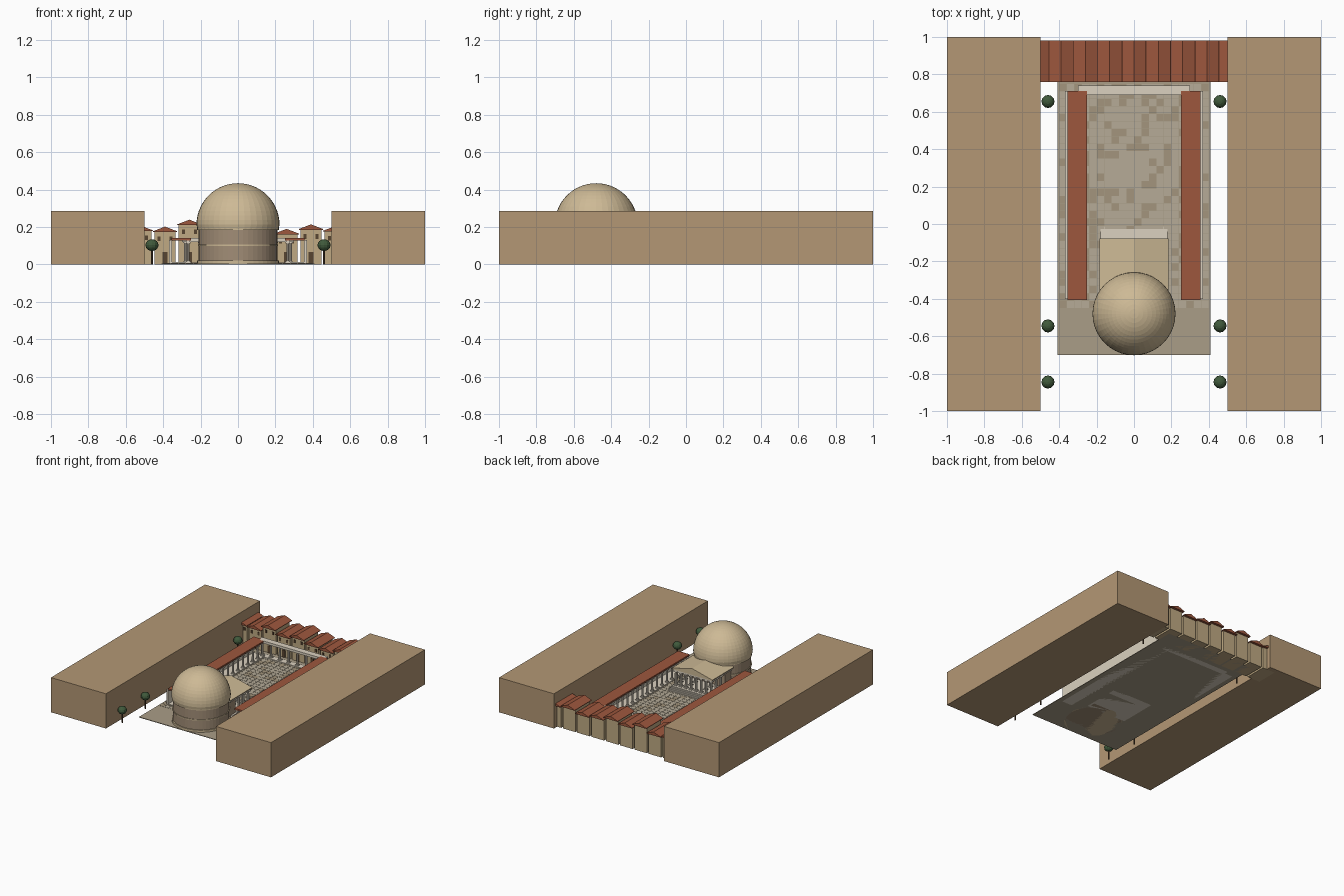
import bpy, bmesh, math, random
from mathutils import Matrix

if "Cube" in bpy.data.objects:
    bpy.data.objects.remove(bpy.data.objects["Cube"])
random.seed(4)


def mat(name, r, g, b):
    m = bpy.data.materials.new(name)
    m.diffuse_color = tuple((c / 255) ** 2.2 for c in (r, g, b)) + (1,)
    m.use_nodes = True
    m.node_tree.nodes["Principled BSDF"].inputs["Base Color"].default_value = m.diffuse_color
    return m


TAN = mat("tan_wall", 178, 150, 116)
PAVE = mat("paving", 168, 156, 134)
PAVE_L = mat("paving_light", 180, 170, 150)
PAVE_D = mat("paving_dark", 162, 148, 124)
MARBLE = mat("marble", 218, 208, 190)
STONE = mat("dome_stone", 204, 184, 148)
BRICK = mat("drum_brick", 160, 140, 118)
PLASTER = mat("plaster", 190, 168, 130)
TILE = mat("roof_tile", 156, 88, 64)
DARK = mat("opening", 88, 70, 52)
GREEN = mat("leaves", 66, 90, 62)
BARK = mat("bark", 86, 66, 48)


class Part:
    """Collects primitives into one object."""
    def __init__(self, name, material):
        self.name, self.material, self.bm = name, material, bmesh.new()

    def box(self, x0, x1, y0, y1, z0, z1):
        m = Matrix.Translation(((x0 + x1) / 2, (y0 + y1) / 2, (z0 + z1) / 2)) @ \
            Matrix.Diagonal((x1 - x0, y1 - y0, z1 - z0, 1))
        bmesh.ops.create_cube(self.bm, size=1, matrix=m)

    def cyl(self, x, y, z0, z1, r, r2=None, n=10):
        bmesh.ops.create_cone(self.bm, cap_ends=True, segments=n, radius1=r,
                              radius2=r if r2 is None else r2, depth=z1 - z0,
                              matrix=Matrix.Translation((x, y, (z0 + z1) / 2)))

    def column(self, x, y, z0, z1, r):
        self.cyl(x, y, z0, z1, r, r * .85)
        w = r * 1.35
        self.box(x - w, x + w, y - w, y + w, z0, z0 + .006)
        self.box(x - w, x + w, y - w, y + w, z1 - .008, z1)

    def gable(self, x, half, y0, y1, z0, z1, lip=0):
        pts = [(x - half, z0), (x + half, z0), (x + half, z0 + lip),
               (x, z1), (x - half, z0 + lip)]
        if not lip:
            pts = [pts[0], pts[1], pts[3]]
        a = [self.bm.verts.new((px, y0, pz)) for px, pz in pts]
        b = [self.bm.verts.new((px, y1, pz)) for px, pz in pts]
        self.bm.faces.new(a)
        self.bm.faces.new(b[::-1])
        for i in range(len(a)):
            j = (i + 1) % len(a)
            self.bm.faces.new((a[i], b[i], b[j], a[j]))

    def done(self):
        bmesh.ops.recalc_face_normals(self.bm, faces=self.bm.faces)
        me = bpy.data.meshes.new(self.name)
        self.bm.to_mesh(me)
        self.bm.free()
        me.materials.append(self.material)
        ob = bpy.data.objects.new(self.name, me)
        bpy.context.collection.objects.link(ob)
        return ob


# Large flanking blocks
for s, n in ((-1, "left"), (1, "right")):
    p = Part(n + "_block", TAN)
    p.box(min(s, s * .5), max(s, s * .5), -1, 1, 0, .285)
    p.done()

# Plaza slab and irregular paving tiles
p = Part("plaza_slab", PAVE)
p.box(-.41, .41, -.7, .9, 0, .005)
p.done()
light, dark = Part("light_paving", PAVE_L), Part("dark_paving", PAVE_D)
for i in range(20):
    for j in range(30):
        x, y = -.4 + i * .04, -.45 + j * .04
        t = dark if random.random() < .27 else light
        t.box(x + .001, x + .039, y + .001, y + .039, .003, .0065)
light.done()
dark.done()

# Side colonnades: stylobate, back wall, columns, beam, tiled roof
base, wall = Part("colonnade_base", MARBLE), Part("colonnade_back_wall", MARBLE)
cols, beam = Part("colonnade_columns", MARBLE), Part("colonnade_beam", MARBLE)
roof = Part("colonnade_roof", TILE)
for s in (-1, 1):
    def span(a, b):
        return (a, b) if s > 0 else (-b, -a)
    base.box(*span(.25, .37), -.4, .71, 0, .012)
    wall.box(*span(.354, .368), -.4, .71, .01, .13)
    beam.box(*span(.256, .276), -.4, .71, .118, .13)
    roof.box(*span(.25, .355), -.405, .712, .128, .14)
    for k in range(18):
        cols.column(s * .266, -.39 + k * 1.09 / 17, .012, .12, .0085)
for q in (base, wall, cols, beam, roof):
    q.done()

# Gateway at the far end
p = Part("gateway", MARBLE)
p.box(-.3, .3, .69, .74, .12, .14)
p.box(-.3, .3, .69, .74, 0, .01)
for k in range(8):
    p.column(-.28 + k * .08, .715, .01, .122, .0095)
p.done()

# Domed rotunda
CY = -.48
p = Part("rotunda_drum", BRICK)
p.cyl(0, CY, 0, .195, .21, n=48)
p.done()
p = Part("drum_bands", STONE)
for z0, z1, r in ((0, .022, .218), (.098, .106, .215), (.185, .192, .218)):
    p.cyl(0, CY, z0, z1, r, n=48)
p.done()
p = Part("dome", STONE)
prof = [(0, .19), (.218, .19)] + [
    (.222 * math.cos(a), .212 + .222 * math.sin(a))
    for a in (k * math.pi / 28 for k in range(14))]
rings = []
for r, z in prof[1:]:
    rings.append([p.bm.verts.new((r * math.cos(2 * math.pi * i / 40),
                                  CY + r * math.sin(2 * math.pi * i / 40), z)) for i in range(40)])
for a, b in zip(rings, rings[1:]):
    for i in range(40):
        p.bm.faces.new((a[i], a[(i + 1) % 40], b[(i + 1) % 40], b[i]))
p.bm.faces.new(rings[0][::-1])
top = p.bm.verts.new((0, CY, .434))
for i in range(40):
    p.bm.faces.new((rings[-1][i], rings[-1][(i + 1) % 40], top))
p.done()

# Portico with steps, columns and pediment facing the court
p = Part("portico_base", MARBLE)
p.box(-.18, .18, -.33, -.075, 0, .03)
p.done()
p = Part("portico_steps", MARBLE)
for k in range(5):
    p.box(-.18, .18, -.08, -.013 - k * .013, 0, .006 * (k + 1))
p.done()
p = Part("portico_columns", MARBLE)
for k in range(8):
    p.column(-.161 + k * .046, -.1, .03, .148, .011)
for x in (-.161, -.069, .069, .161):
    for y in (-.16, -.22):
        p.column(x, y, .03, .148, .011)
p.done()
p = Part("portico_beam", MARBLE)
p.box(-.176, .176, -.35, -.086, .146, .163)
p.done()
p = Part("portico_link", BRICK)
p.box(-.165, .165, -.38, -.27, 0, .15)
p.done()
p = Part("portico_roof", STONE)
p.gable(0, .185, -.36, -.078, .162, .215, lip=.007)
p.done()

# Row of houses with gabled roofs
walls, roofs = Part("house_walls", PLASTER), Part("house_roofs", TILE)
holes = Part("doors_and_windows", DARK)
for k, h in enumerate((.18, .175, .212, .18, .2, .175, .163, .187, .178)):
    x = -.52 + k * .13
    walls.box(x - .057, x + .057, .78, .96, 0, h)
    roofs.gable(x, .065, .76, .98, h - .002, h + .027, lip=.004)
    holes.box(x - .014, x + .014, .776, .79, .005, .065)
    for dx in (-.032, .032):
        holes.box(x + dx - .008, x + dx + .008, .776, .79, h - .05, h - .025)
for q in (walls, roofs, holes):
    q.done()

# Trees
trunk, leaf = Part("tree_trunks", BARK), Part("tree_crowns", GREEN)
for x in (-.46, .46):
    for y in (.655, -.545, -.845):
        trunk.cyl(x, y, 0, .09, .005, n=6)
        bmesh.ops.create_uvsphere(leaf.bm, u_segments=12, v_segments=8, radius=.035,
                                  matrix=Matrix.Translation((x, y, .103)) @ Matrix.Diagonal((1, 1, .9, 1)))
trunk.done()
leaf.done()
